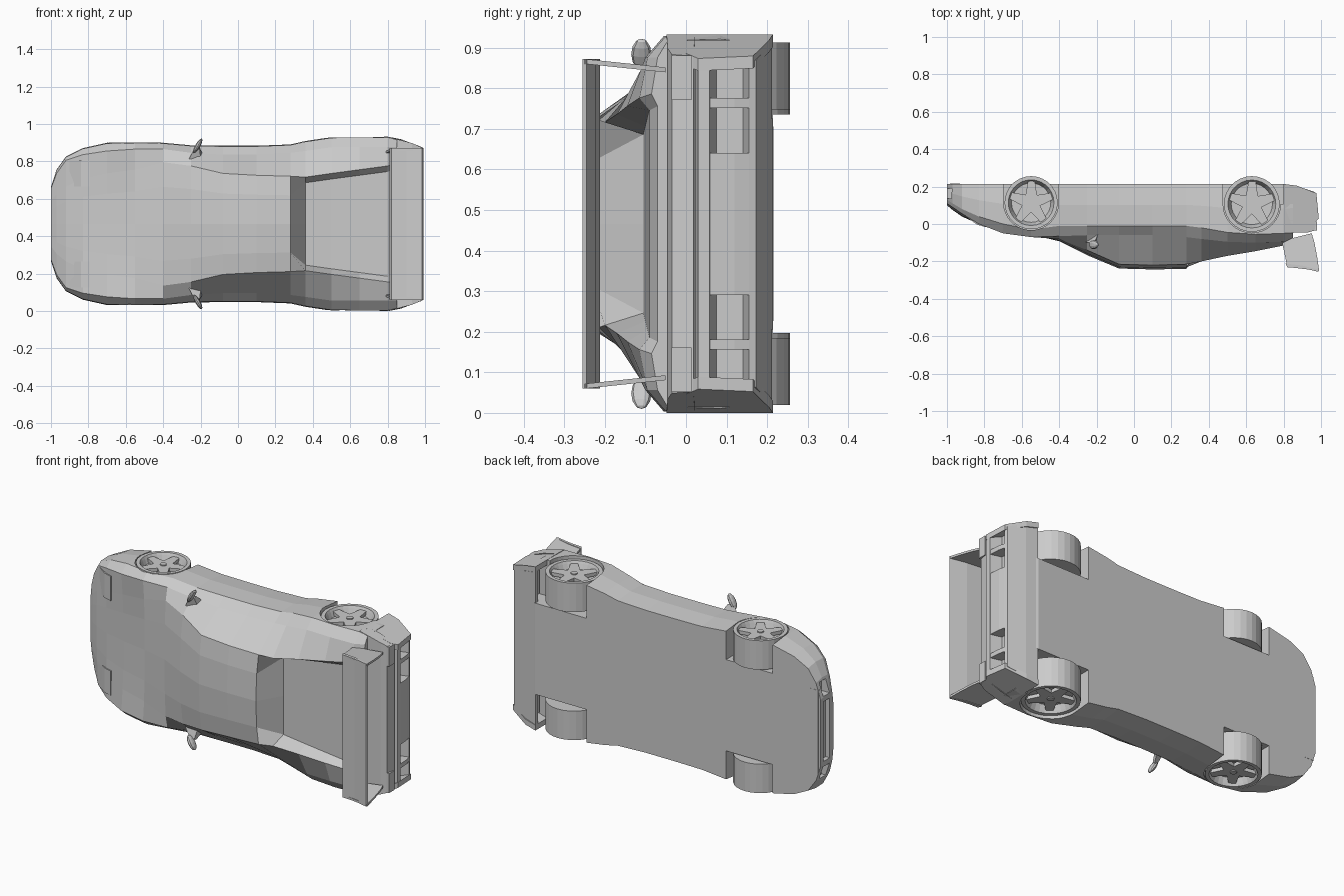
import bpy, bmesh, math
from mathutils import Matrix, Vector

if "Cube" in bpy.data.objects:
    bpy.data.objects.remove(bpy.data.objects["Cube"])

# The car lies on its side: length = x, height = -y, width = z about ZC
ZC = 0.466


def mesh(name, verts, faces):
    me = bpy.data.meshes.new(name)
    me.from_pydata([tuple(v) for v in verts], [], faces)
    bm = bmesh.new()
    bm.from_mesh(me)
    bmesh.ops.remove_doubles(bm, verts=bm.verts, dist=1e-5)
    bmesh.ops.recalc_face_normals(bm, faces=bm.faces)
    bm.to_mesh(me)
    bm.free()
    ob = bpy.data.objects.new(name, me)
    bpy.context.collection.objects.link(ob)
    return ob


def loft(name, rings):
    n, m = len(rings[0]), len(rings)
    verts = [v for r in rings for v in r]
    faces = [(i*n + k, i*n + (k+1) % n, (i+1)*n + (k+1) % n, (i+1)*n + k)
             for i in range(m - 1) for k in range(n)]
    faces += [tuple(range(n)), tuple(range((m-1)*n, m*n))]
    return mesh(name, verts, faces)


def prism(name, pts, z0, z1):
    """x-y outline extruded across the width; z0/z1 are offsets or functions of x"""
    f = lambda z, x: ZC + (z(x) if callable(z) else z)
    return loft(name, [[(x, y, f(z, x)) for x, y in pts] for z in (z0, z1)])


def box(name, x0, x1, y0, y1, z0, z1):
    return prism(name, [(x0, y0), (x1, y0), (x1, y1), (x0, y1)], z0, z1)


def cut(target, cutter):
    cutter.hide_render = True
    cutter.display_type = 'WIRE'
    m = target.modifiers.new("cut", 'BOOLEAN')
    m.operation, m.solver, m.object = 'DIFFERENCE', 'EXACT', cutter


# Body: x, half width, shoulder y, belt w/y, roof edge w/y, centre y
S = [(-1.0, .20, .13, .19, .11, .12, .10, .10),
     (-.97, .29, .11, .27, .09, .16, .078, .075),
     (-.92, .36, .08, .34, .055, .2, .045, .04),
     (-.83, .405, .04, .37, .0, .24, .0, .0),
     (-.70, .434, .0, .39, -.05, .27, -.04, -.03),
     (-.55, .438, -.03, .40, -.07, .29, -.06, -.055),
     (-.40, .434, -.01, .40, -.065, .33, -.08, -.092),
     (-.25, .42, -.01, .38, -.06, .31, -.14, -.167),
     (-.08, .418, -.01, .37, -.06, .27, -.215, -.238),
     (.10, .418, -.01, .37, -.06, .26, -.22, -.243),
     (.28, .425, -.01, .38, -.07, .255, -.215, -.24),
     (.36, .443, -.02, .39, -.08, .25, -.20, -.105),
     (.50, .464, -.045, .41, -.095, .27, -.17, -.10),
     (.65, .466, -.055, .41, -.10, .29, -.145, -.095),
     (.80, .466, -.05, .41, -.095, .31, -.115, -.09),
     (.85, .455, -.045, .41, -.07, .32, -.085, -.07)]
rings = []
for x, hw, ys, wb, yb, wr, yr, yc in S:
    # behind the cabin the middle drops to a sunken engine deck
    wi, yi = (wr - .03, yc) if x > .3 else (wr * .6, (yr + 2 * yc) / 3)
    yf = .215 if x < .83 else .195
    half = [(hw - .012, yf), (hw, (ys + .215) / 2), (hw * .992, ys),
            (wb, yb), (wr, yr), (wi, yi)]
    ring = [(0, yf)] + half + [(0, yc)] + [(-w, y) for w, y in reversed(half)]
    rings.append([(x, y, ZC + w) for w, y in ring])
body = loft("body", rings)

# Wheels: x, y, radius, outer face offset
WHEELS = [(-.55, .114, .142, .434), (.63, .107, .149, .447)]
WIDTH, SEG = .165, 28


def wheel(name, cx, cy, r, outer, side):
    def P(rad, depth, a):
        return (cx + rad*math.cos(a), cy + rad*math.sin(a), ZC + side*(outer - depth))
    prof = [(.0, WIDTH), (r, WIDTH), (r, .0), (r*.86, 0), (r*.82, .012), (r*.74, .04), (.0, .045)]
    verts = [P(q, d, 2*math.pi*i/SEG) for q, d in prof for i in range(SEG)]
    faces = [(j*SEG + i, j*SEG + (i+1) % SEG, (j+1)*SEG + (i+1) % SEG, (j+1)*SEG + i)
             for j in range(len(prof)-1) for i in range(SEG)]
    mesh(name + "_tyre", verts, faces)
    # star of five spokes and a hub
    loft(name + "_spokes", [[P(r*q, d, 2*math.pi*k/5 + t + .3) for k in range(5)
                             for q, t in ((.36, -.63), (.82, -.16), (.82, .16))] for d in (.014, .034)])
    loft(name + "_hub", [[P(r*.12, d, 2*math.pi*i/10) for i in range(10)] for d in (.008, .035)])


for label, (cx, cy, r, outer) in zip(("front", "rear"), WHEELS):
    for side, sn in ((1, "left"), (-1, "right")):
        wheel(f"{label}_{sn}_wheel", cx, cy, r, outer, side)
        R = r + .005
        arch = [(cx + R*math.cos(a), cy + R*math.sin(a))
                for a in [-math.pi*i/16 for i in range(17)]]
        arch += [(cx - R, .3), (cx + (R if cx < 0 else .4), .3)]
        if cx > 0:
            arch.append((cx + .4, cy))
        cut(body, prism(f"{label}_{sn}_arch_cutter", arch, side*.26, side*.6))

# Nose intakes and splitter
for i, (a, b, x1) in enumerate([(-.17, .17, -.975), (.20, .275, -.95), (-.275, -.20, -.95)]):
    cut(body, box(f"intake_cutter_{i}", -1.1, x1, .135, .19, a, b))
box("front_splitter", -.985, -.93, .2, .216, -.24, .24)


# Tail: panel, lights, bumper, diffuser fins
def edge(x, inset=0.0):
    return .466 - .06 * max(0, (x - .8) / .19) ** 1.5 - inset


prism("tail_panel", [(.80, -.048), (.93, -.045), (.965, -.035), (.975, .018), (.88, .021), (.80, .02)],
      lambda x: -edge(x), edge)
prism("rear_bumper", [(.80, .212), (.87, .202), (.965, .172), (.97, .155), (.92, .14), (.92, .075),
                      (.985, .058), (.985, .03), (.95, .022), (.86, .03), (.85, .17), (.80, .19)],
      lambda x: -edge(x, .015), lambda x: edge(x, .015))
prism("bumper_centre", [(.90, .05), (.983, .05), (.978, .12), (.967, .165), (.90, .18)], -.175, .175)
for s, sn in ((1, "left"), (-1, "right")):
    prism(f"{sn}_headlight", [(-.90, .04), (-.84, -.003), (-.79, -.018), (-.79, .02), (-.88, .06)],
          s*.20, s*.34)
    box(f"{sn}_tail_light", .96, .978, -.036, .013, s*.305, s*.415)
    prism(f"{sn}_bumper_side", [(.80, .0), (.96, .0), (.988, .03), (.975, .165), (.87, .205), (.80, .214)],
          lambda x: s*edge(x, .03), lambda x: s*edge(x, -.0005))
    prism(f"{sn}_diffuser_fin", [(.90, .05), (.983, .05), (.978, .12), (.967, .165), (.90, .18)],
          s*.285, s*.31)
    # wing end plates, leaning slightly inwards
    ep = [(.79, -.09), (.95, -.05), (.965, -.10), (.98, -.18), (.99, -.25), (.82, -.23)]
    loft(f"{sn}_wing_end_plate", [[(x, y, ZC + s*(.380 - .105*y - t)) for x, y in ep]
                                  for t in (0, .012)])
    # door mirror on a flat triangular foot
    me = bpy.data.meshes.new(f"{sn}_mirror")
    bm = bmesh.new()
    bmesh.ops.create_uvsphere(bm, u_segments=10, v_segments=6, radius=1)
    bm.transform(Matrix.Translation(Vector((-.215, -.11, ZC + s*.418)))
                 @ Matrix.Rotation(s*math.radians(30), 4, 'Y') @ Matrix.Diagonal((.014, .025, .044, 1)))
    bm.to_mesh(me)
    bm.free()
    bpy.context.collection.objects.link(bpy.data.objects.new(me.name, me))
    loft(f"{sn}_mirror_foot", [[(-.27, -.10, ZC + s*.33), (-.20, -.08, ZC + s*.355), (-.19, -.05, ZC + s*.375)],
                               [(-.235, -.10, ZC + s*.40), (-.205, -.10, ZC + s*.40), (-.205, -.085, ZC + s*.41)]])

# Rear wing blade
prism("rear_wing", [(.81, -.212), (.82, -.232), (.90, -.236), (.985, -.255), (.992, -.245), (.90, -.222)],
      -.406, .406)
